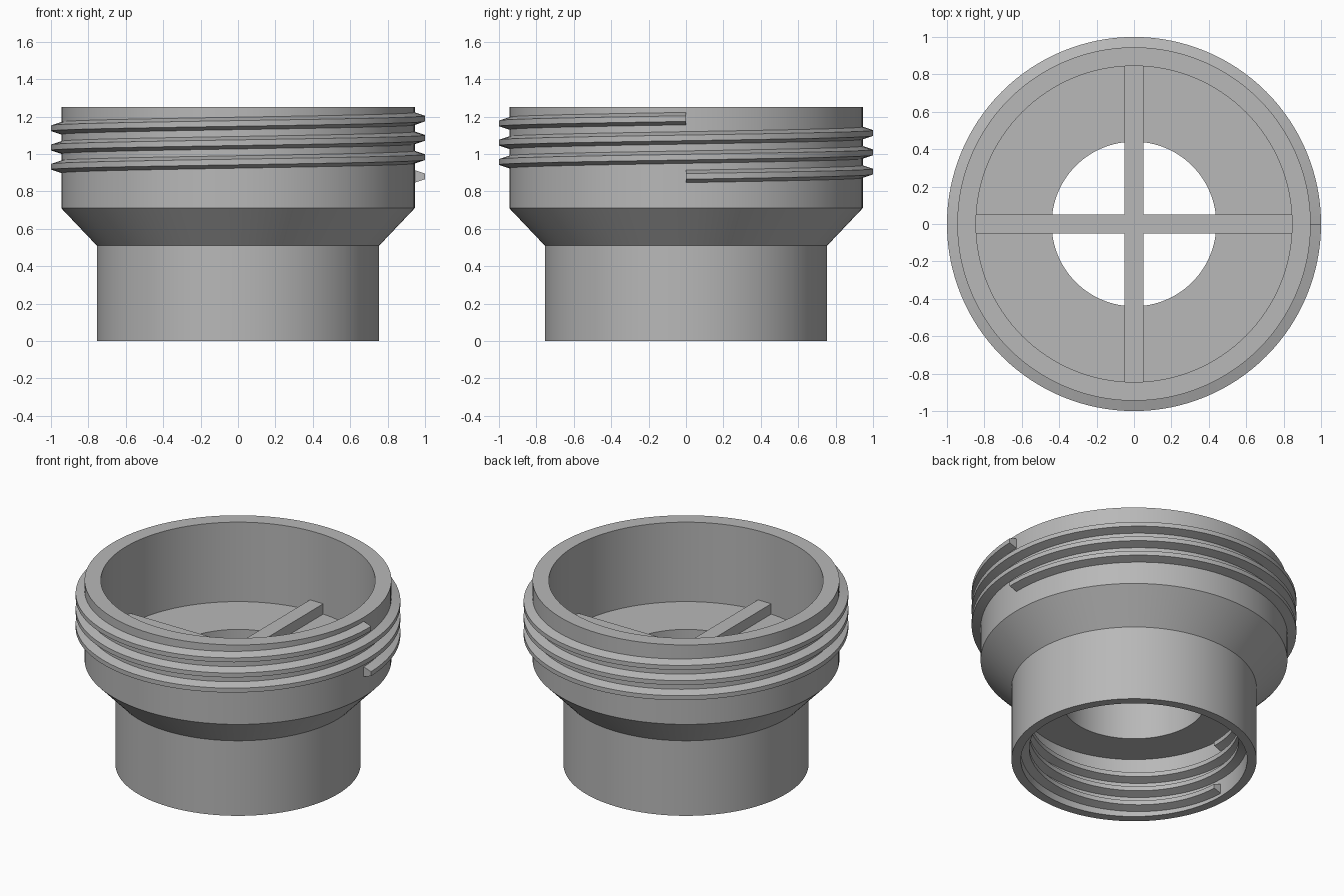
import bpy, bmesh
from math import cos, sin, pi, radians

cube = bpy.data.objects.get("Cube")
if cube:
    bpy.data.objects.remove(cube, do_unlink=True)

grey = bpy.data.materials.new("plain grey")
grey.use_nodes = True
colour = (0.48, 0.48, 0.48, 1)
grey.diffuse_color = colour
grey.node_tree.nodes["Principled BSDF"].inputs["Base Color"].default_value = colour

SEGMENTS = 128


def finish(bm, name):
    bmesh.ops.recalc_face_normals(bm, faces=bm.faces)
    mesh = bpy.data.meshes.new(name)
    bm.to_mesh(mesh)
    bm.free()
    mesh.materials.append(grey)
    ob = bpy.data.objects.new(name, mesh)
    bpy.context.collection.objects.link(ob)
    bpy.ops.object.select_all(action='DESELECT')
    ob.select_set(True)
    bpy.context.view_layer.objects.active = ob
    bpy.ops.object.shade_smooth_by_angle(angle=radians(20))
    return ob


def sweep(name, profile, turns=1, pitch=0, start=0, closed=True):
    """Sweep a closed (radius, height) profile round the z axis."""
    bm = bmesh.new()
    steps = SEGMENTS * turns
    rings = []
    for i in range(steps if closed else steps + 1):
        a = start + 2 * pi * i / SEGMENTS
        lift = pitch * i / SEGMENTS
        rings.append([bm.verts.new((r * cos(a), r * sin(a), z + lift))
                      for r, z in profile])
    n = len(profile)
    for i in range(steps):
        a, b = rings[i], rings[(i + 1) % len(rings)]
        for j in range(n):
            k = (j + 1) % n
            bm.faces.new((a[j], b[j], b[k], a[k]))
    if not closed:
        bm.faces.new(rings[0])
        bm.faces.new(rings[-1])
    return finish(bm, name)


def thread(name, root, crest, z, pitch, start):
    """Three-turn helical ridge with a trapezoid section."""
    section = [(root, z - 0.034), (crest, z - 0.015),
               (crest, z + 0.015), (root, z + 0.034)]
    return sweep(name, section, 3, pitch, start, closed=False)


# Hollow body: narrow socket, flared shoulder, wide cup and pierced floor
sweep("adapter_body", [
    (0.755, 0), (0.755, 0.51), (0.945, 0.71), (0.945, 1.25),
    (0.845, 1.25), (0.845, 0.71), (0.44, 0.71), (0.44, 0.405),
    (0.697, 0.405), (0.697, 0)])

# Screw threads outside the cup and inside the socket
thread("outer_thread", 0.943, 1.0, 0.88, 0.103, 0)
thread("inner_thread", 0.699, 0.645, 0.055, 0.1, pi)

# Cross-shaped brace over the hole
bm = bmesh.new()
w, reach = 0.05, 0.847
outline = []
for q in range(4):
    c, s = round(cos(q * pi / 2)), round(sin(q * pi / 2))
    for x, y in ((reach, -w), (reach, w), (w, w)):
        outline.append(bm.verts.new((c * x - s * y, s * x + c * y, 0.71)))
base = bm.faces.new(outline)
top = bmesh.ops.extrude_face_region(bm, geom=[base], use_keep_orig=True)
raised = [v for v in top["geom"] if isinstance(v, bmesh.types.BMVert)]
bmesh.ops.translate(bm, verts=raised, vec=(0, 0, 0.07))
finish(bm, "cross_brace")
